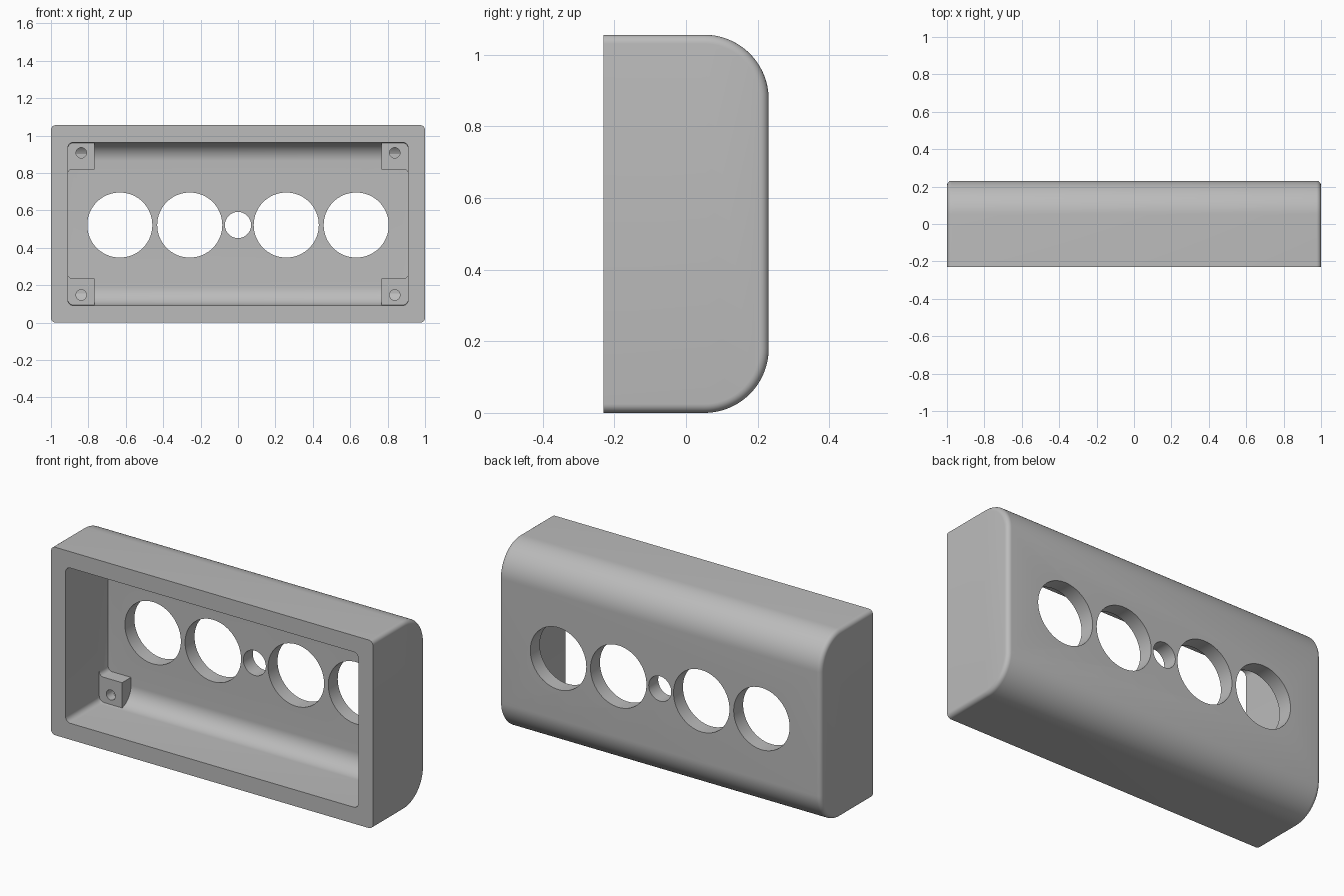
import bpy
import bmesh
from math import sin, cos, pi
from mathutils import Matrix

if "Cube" in bpy.data.objects:
    bpy.data.objects.remove(bpy.data.objects["Cube"])

HEIGHT, FRONT, BACK = 1.056, -0.231, 0.231
MID = HEIGHT / 2
WALL, FLOOR = 0.09, 0.147

grey = bpy.data.materials.new("plain grey")
grey.use_nodes = True
grey.diffuse_color = (0.5, 0.5, 0.5, 1)
grey.node_tree.nodes["Principled BSDF"].inputs["Base Color"].default_value = (0.5, 0.5, 0.5, 1)


def make_object(name, bm):
    bmesh.ops.recalc_face_normals(bm, faces=bm.faces)
    mesh = bpy.data.meshes.new(name)
    bm.to_mesh(mesh)
    bm.free()
    mesh.materials.append(grey)
    obj = bpy.data.objects.new(name, mesh)
    bpy.context.collection.objects.link(obj)
    return obj


def loft(name, rings):
    """Skin a list of equal-length rings and cap both ends."""
    bm = bmesh.new()
    loops = [[bm.verts.new(p) for p in ring] for ring in rings]
    for a, b in zip(loops, loops[1:]):
        for i in range(len(a)):
            j = (i + 1) % len(a)
            bm.faces.new((a[i], a[j], b[j], b[i]))
    bm.faces.new(loops[0])
    bm.faces.new(loops[-1])
    return make_object(name, bm)


def side_profile(half_height, front, back, radius, steps=20):
    """Flat front, two rounded back edges, as (y, z) points."""
    pts = []
    for k in range(steps + 1):
        a = pi / 2 * k / steps
        pts.append((back - radius + radius * sin(a), half_height - radius + radius * cos(a)))
    pts = [(front, half_height)] + pts
    return [(y, MID + z) for y, z in pts] + [(y, MID - z) for y, z in reversed(pts)]


def rounded_block(name, half_width, half_height, front, back, radius, edge, round_back, steps=6):
    """Side profile swept along x, with its end edges rounded."""
    right = []
    for k in range(steps + 1):
        a = pi / 2 * k / steps
        inset = edge * (1 - cos(a))
        x = half_width - edge + edge * sin(a)
        cut = inset if round_back else 0
        ring = side_profile(half_height - inset, front, back - cut, radius - cut)
        right.append([(x, y, z) for y, z in ring])
    left = [[(-x, y, z) for x, y, z in ring] for ring in reversed(right)]
    return loft(name, left + right)


def cylinder(name, x, z, radius, y0, y1, segments=64):
    bm = bmesh.new()
    place = Matrix.Translation((x, (y0 + y1) / 2, z)) @ Matrix.Rotation(pi / 2, 4, "X")
    bmesh.ops.create_cone(bm, cap_ends=True, segments=segments, radius1=radius,
                          radius2=radius, depth=y1 - y0, matrix=place)
    return make_object(name, bm)


def cut(target, cutters):
    bpy.context.view_layer.objects.active = target
    for cutter in cutters:
        mod = target.modifiers.new("cut", "BOOLEAN")
        mod.operation, mod.solver, mod.object = "DIFFERENCE", "EXACT", cutter
        bpy.ops.object.modifier_apply(modifier=mod.name)
        bpy.data.objects.remove(cutter)


def smooth(obj):
    bpy.ops.object.select_all(action="DESELECT")
    obj.select_set(True)
    bpy.context.view_layer.objects.active = obj
    bpy.ops.object.shade_smooth_by_angle(angle=pi / 6)


# Housing shell: rounded block, hollowed from the front, with round windows
housing = rounded_block("housing", 1, MID, FRONT, BACK, 0.18, 0.025, True)
cavity = rounded_block("cavity_cutter", 1 - WALL, MID - WALL - 0.002, FRONT - 0.1, FLOOR,
                       0.1, 0.03, False)
windows = [cylinder("window_cutter", x, 0.522, r, 0, 0.4)
           for x, r in ((-0.632, 0.174), (-0.258, 0.174), (0, 0.07), (0.258, 0.174), (0.632, 0.174))]
cut(housing, [cavity] + windows)
smooth(housing)

# Screw bosses in the four inner corners, blended into the side walls
WALL_X, WALL_Z, INNER_X, INNER_Z, FILLET = 0.91, 0.436, 0.768, 0.292, 0.025
for side, sx in (("left", 1), ("right", -1)):
    for level, sz in (("upper", 1), ("lower", -1)):
        outline = [(INNER_X, WALL_Z + 0.015), (INNER_X, INNER_Z)]
        for k in range(7):
            a = pi / 2 * k / 6
            outline.append((WALL_X - FILLET + FILLET * sin(a), INNER_Z - FILLET + FILLET * cos(a)))
        outline += [(WALL_X + 0.015, INNER_Z - FILLET), (WALL_X + 0.015, WALL_Z + 0.015)]
        boss = loft(f"{level}_{side}_screw_boss",
                    [[(sx * x, y, MID + sz * z) for x, z in outline] for y in (0.068, 0.16)])
        cut(boss, [cylinder("screw_cutter", sx * 0.838, MID + sz * 0.38, 0.028, 0, 0.14, 32)])
        smooth(boss)
